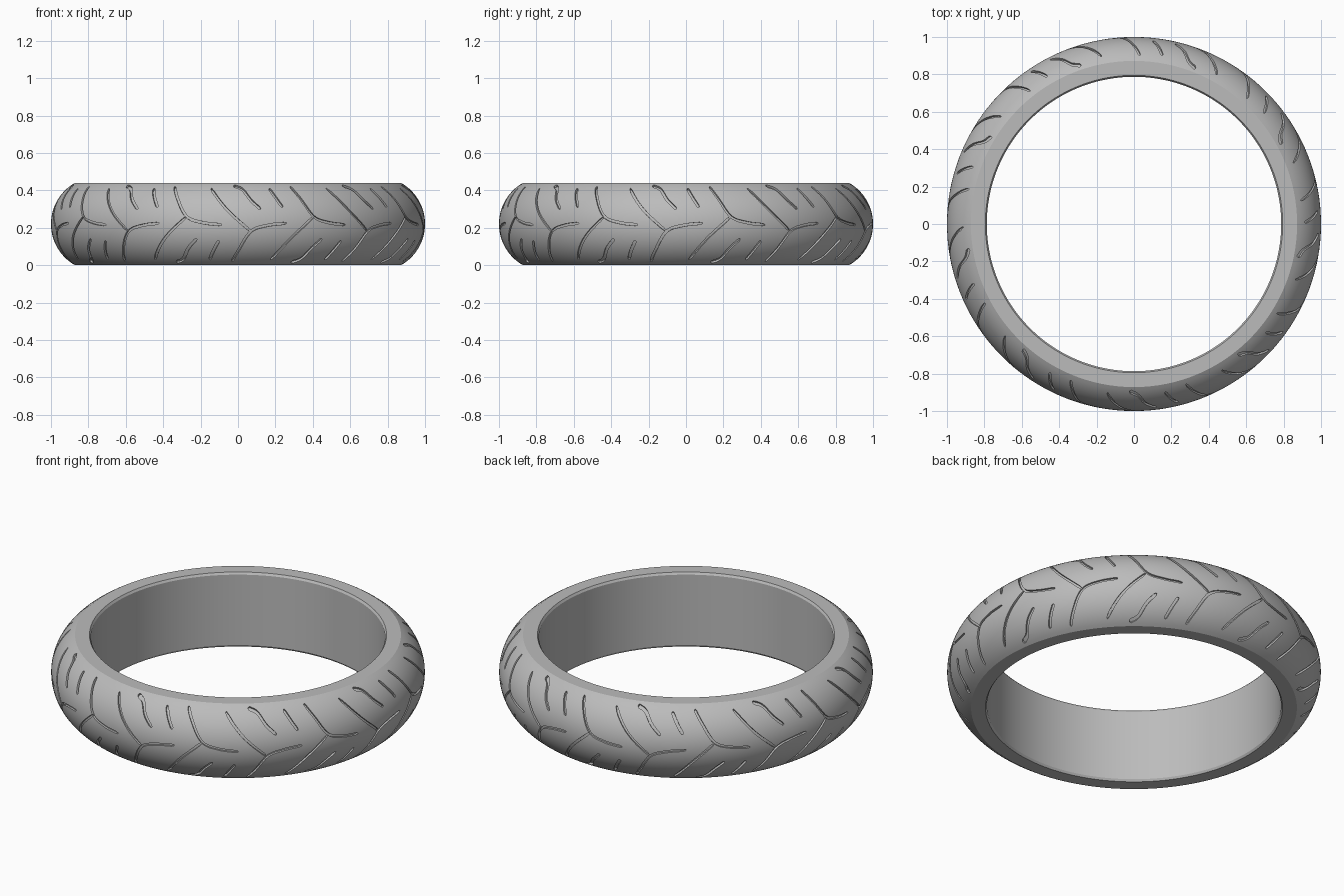
import bpy
import bmesh
from math import sin, cos, pi, radians, sqrt
from mathutils import Vector

cube = bpy.data.objects.get("Cube")
if cube:
    bpy.data.objects.remove(cube)

HEIGHT = 0.44
MID = HEIGHT / 2
SHOULDER = 0.872          # outer radius where the tread meets the flat sides
INNER = 0.787
CROWN = ((1 - SHOULDER) ** 2 + MID ** 2) / (2 * (1 - SHOULDER))
CENTRE = 1 - CROWN        # radius of the crown arc's centre line
SEGMENTS = 180
REPEATS = 9

rubber = bpy.data.materials.new("grey rubber")
rubber.use_nodes = True
grey = (0.5, 0.5, 0.5, 1)
rubber.diffuse_color = grey
rubber.node_tree.nodes["Principled BSDF"].inputs["Base Color"].default_value = grey


def make_object(name, bm):
    bmesh.ops.recalc_face_normals(bm, faces=bm.faces)
    mesh = bpy.data.meshes.new(name)
    bm.to_mesh(mesh)
    bm.free()
    mesh.materials.append(rubber)
    obj = bpy.data.objects.new(name, mesh)
    bpy.context.collection.objects.link(obj)
    return obj


def around(r, angle, z):
    return Vector((r * sin(angle), -r * cos(angle), z))


def on_crown(angle, z, lift):
    """Point on the tread, raised by lift along the surface normal."""
    r = sqrt(CROWN ** 2 - (z - MID) ** 2)
    k = 1 + lift / CROWN
    return around(CENTRE + r * k, angle, MID + (z - MID) * k)


def smooth_path(points, steps=7):
    """Spline through (degrees, height) points."""
    p = [Vector(q) for q in points]
    p = [2 * p[0] - p[1]] + p + [2 * p[-1] - p[-2]]
    path = []
    for a, b, c, d in zip(p, p[1:], p[2:], p[3:]):
        for i in range(steps):
            t = i / steps
            path.append(0.5 * (2 * b + (c - a) * t + (2 * a - 5 * b + 4 * c - d) * t ** 2
                               + (3 * b - a - 3 * c + d) * t ** 3))
    return path + [p[-2]]


def add_groove(bm, points, width, depth, turn, flip):
    """Sweep a rectangular cutter along a path on the tread."""
    path = [(radians(a + turn), HEIGHT - z if flip else z) for a, z in smooth_path(points)]
    last = len(path) - 1
    rings = []
    for i, (a, z) in enumerate(path):
        a0, z0 = path[max(i - 1, 0)]
        a1, z1 = path[min(i + 1, last)]
        along = Vector((a1 - a0, (z1 - z0) * 1.1)).normalized()
        half = width / 2 * (0.45 if i in (0, last) else 1)
        da, dz = -along.y * half, along.x * half
        rings.append([bm.verts.new(on_crown(a + s * da, z + s * dz, lift))
                      for s, lift in ((-1, -depth), (1, -depth), (1, 0.012), (-1, 0.012))])
    for r, q in zip(rings, rings[1:]):
        for j in range(4):
            k = (j + 1) % 4
            bm.faces.new((r[j], r[k], q[k], q[j]))
    bm.faces.new(rings[0])
    bm.faces.new(rings[-1])


# Tyre body: revolved section with a rounded crown and a small inner chamfer
section = [(INNER + 0.008, 0), (SHOULDER, 0)]
for i in range(1, 28):
    t = HEIGHT * (1 - cos(pi * i / 28)) / 2 * 0.4 + HEIGHT * i / 28 * 0.6
    section.append((CENTRE + sqrt(CROWN ** 2 - (t - MID) ** 2), t))
section += [(SHOULDER, HEIGHT), (INNER + 0.008, HEIGHT),
            (INNER, HEIGHT - 0.012), (INNER, 0.012)]
bm = bmesh.new()
rings = [[bm.verts.new(around(r, 2 * pi * s / SEGMENTS, z)) for r, z in section]
         for s in range(SEGMENTS)]
for s in range(SEGMENTS):
    r, q = rings[s], rings[(s + 1) % SEGMENTS]
    for j in range(len(section)):
        k = (j + 1) % len(section)
        bm.faces.new((r[j], q[j], q[k], r[k]))
tyre = make_object("tyre", bm)

# Tread pattern: one set of grooves, mirrored and repeated around the ring
curve = [(-6, 0.02), (-3.8, 0.08), (0, 0.18), (5, 0.212), (11, 0.225)]
branch = [(-13, 0.41), (-7, 0.29), (-0.2, 0.182)]
hook = [(-5.5, 0.425), (-2.5, 0.405), (0, 0.35), (3, 0.3)]
dash = [(6.5, 0.41), (8.2, 0.36), (10, 0.31)]
main_cut, branch_cut = bmesh.new(), bmesh.new()
for n in range(REPEATS * 2):
    turn, flip = 4 + n * 180 / REPEATS, n % 2 == 1
    add_groove(main_cut, curve, 0.013, 0.012, turn, flip)
    add_groove(main_cut, hook, 0.015, 0.012, turn, flip)
    add_groove(main_cut, dash, 0.015, 0.012, turn, flip)
    add_groove(branch_cut, branch, 0.013, 0.0115, turn, flip)

bpy.context.view_layer.objects.active = tyre
for name, cut in (("main_groove_cutter", main_cut), ("branch_groove_cutter", branch_cut)):
    cutter = make_object(name, cut)
    cutter.hide_render = True
    mod = tyre.modifiers.new(name, "BOOLEAN")
    mod.operation = "DIFFERENCE"
    mod.solver = "EXACT"
    mod.object = cutter
    bpy.ops.object.modifier_apply(modifier=mod.name)
    bpy.data.objects.remove(cutter)

tyre.select_set(True)
bpy.ops.object.shade_smooth_by_angle(angle=radians(30))
